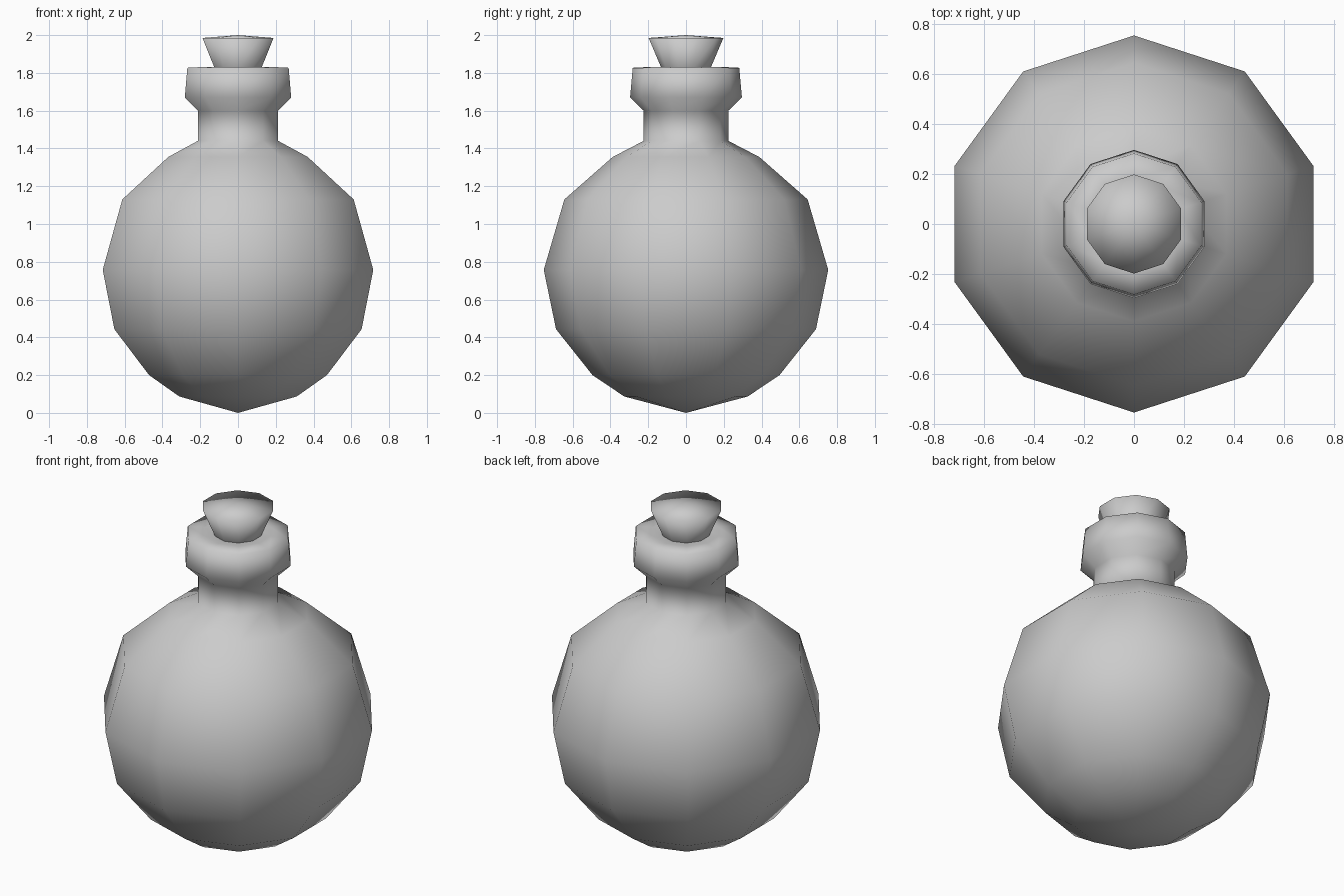
import bpy, bmesh, math

if "Cube" in bpy.data.objects:
    bpy.data.objects.remove(bpy.data.objects["Cube"])

SIDES = 10


def lathe(name, profile):
    """Revolve (radius, z) points; radius 0 makes a pole."""
    bm = bmesh.new()
    rings = []
    for r, z in profile:
        if r == 0:
            rings.append([bm.verts.new((0, 0, z))] * SIDES)
        else:
            ring = []
            for i in range(SIDES):
                a = math.pi / 2 + 2 * math.pi * i / SIDES
                ring.append(bm.verts.new((r * math.cos(a), r * math.sin(a), z)))
            rings.append(ring)
    for low, high in zip(rings, rings[1:]):
        for i in range(SIDES):
            j = (i + 1) % SIDES
            corners = list(dict.fromkeys((low[i], low[j], high[j], high[i])))
            bm.faces.new(corners)
    bmesh.ops.recalc_face_normals(bm, faces=bm.faces)
    for f in bm.faces:
        f.smooth = True
    mesh = bpy.data.meshes.new(name)
    bm.to_mesh(mesh)
    bm.free()
    obj = bpy.data.objects.new(name, mesh)
    bpy.context.collection.objects.link(obj)
    return obj


# Round flask body with neck and thick lip
lathe("flask", [(0, 0), (0.327, 0.087), (0.495, 0.20), (0.688, 0.443),
                (0.753, 0.757), (0.644, 1.13), (0.388, 1.355),
                (0.224, 1.44), (0.224, 1.60), (0.296, 1.67),
                (0.282, 1.827), (0.185, 1.832), (0.13, 1.825)])

# Tapered stopper with a slightly domed top
lathe("stopper", [(0.13, 1.825), (0.198, 1.985), (0, 2.0)])
